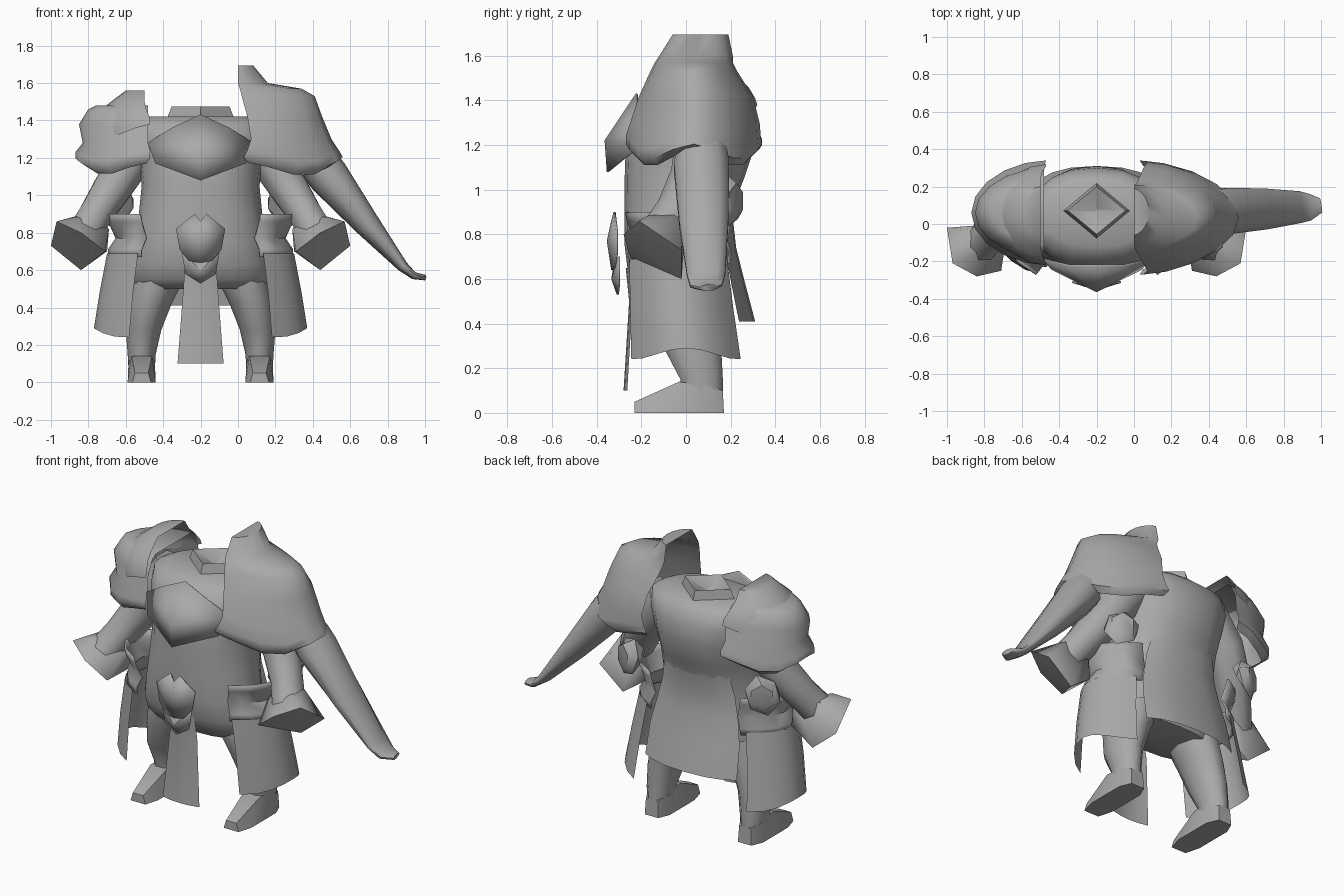
import bpy, bmesh, math
from mathutils import Vector

cube = bpy.data.objects.get("Cube")
if cube:
    bpy.data.objects.remove(cube, do_unlink=True)

grey = bpy.data.materials.new("plain_grey")
grey.use_nodes = True
tone = (.4, .4, .4, 1)
grey.diffuse_color = tone
grey.node_tree.nodes["Principled BSDF"].inputs["Base Color"].default_value = tone

MID = -.2  # the body's own centre line
SIDES = (("left", 1), ("right", -1))


def finish(name, bm, angle=50, thick=0):
    bmesh.ops.remove_doubles(bm, verts=bm.verts, dist=.001)
    bmesh.ops.recalc_face_normals(bm, faces=bm.faces)
    mesh = bpy.data.meshes.new(name)
    bm.to_mesh(mesh)
    bm.free()
    mesh.materials.append(grey)
    obj = bpy.data.objects.new(name, mesh)
    bpy.context.collection.objects.link(obj)
    if thick:
        mod = obj.modifiers.new("thickness", "SOLIDIFY")
        mod.thickness = thick
        mod.offset = 0
    bpy.ops.object.select_all(action="DESELECT")
    obj.select_set(True)
    bpy.context.view_layer.objects.active = obj
    bpy.ops.object.shade_smooth_by_angle(angle=math.radians(angle))
    return obj


def skin(name, rings, closed=True, caps="", **kw):
    """Join rows of points with quads, and cap the first or last row."""
    bm = bmesh.new()
    rows = [[bm.verts.new(p) for p in ring] for ring in rings]
    count = len(rows[0])
    for a, b in zip(rows, rows[1:]):
        for i in range(count if closed else count - 1):
            j = (i + 1) % count
            bm.faces.new((a[i], a[j], b[j], b[i]))
    if "first" in caps:
        bm.faces.new(rows[0])
    if "last" in caps:
        bm.faces.new(rows[-1])
    return finish(name, bm, **kw)


def wrap(name, rows, start=0, end=360, n=16, s=1, power=1, **kw):
    """Level arcs. Row: height, centre x, front y, back y, x radius, wave."""
    closed = end - start == 360
    rings = []
    for z, dx, front, back, rx, wave in rows:
        ring = []
        for i in range(n if closed else n + 1):
            a = math.radians(start + (end - start) * i / n)
            c = math.copysign(abs(math.cos(a)) ** power, math.cos(a))
            ring.append((MID + s * (dx + rx * c),
                         (front + back) / 2 + (back - front) / 2 * math.sin(a),
                         z + wave * math.cos(4 * a)))
        rings.append(ring)
    return skin(name, rings, closed, **kw)


def tube(name, path, n=8, s=1, **kw):
    """Tube on a path. Row: centre x, y, z, radius along y, radius across."""
    pts = [Vector(p[:3]) for p in path]
    rings = []
    for i, p in enumerate(pts):
        t = (pts[min(i + 1, len(pts) - 1)] - pts[max(i - 1, 0)]).normalized()
        u = Vector((0, 1, 0))
        u = (u - t * u.dot(t)).normalized()
        v = t.cross(u)
        ring = []
        for k in range(n):
            a = math.tau * (k + .5) / n
            q = p + u * path[i][3] * math.cos(a) + v * path[i][4] * math.sin(a)
            ring.append((MID + s * q.x, q.y, q.z))
        rings.append(ring)
    return skin(name, rings, caps="first last", **kw)


def hull(name, pts, s=1, **kw):
    bm = bmesh.new()
    for x, y, z in pts:
        bm.verts.new((MID + s * x, y, z))
    bmesh.ops.convex_hull(bm, input=bm.verts)
    return finish(name, bm, **kw)


def plate(name, centre, half, **kw):
    """Ridged plate: a fan from its centre to a mirrored outline."""
    bm = bmesh.new()
    line = half + [(-x, y, z) for x, y, z in reversed(half) if x]
    rim = [bm.verts.new((MID + x, y, z)) for x, y, z in line]
    hub = bm.verts.new((MID + centre[0], centre[1], centre[2]))
    for i, v in enumerate(rim):
        bm.faces.new((hub, v, rim[(i + 1) % len(rim)]))
    return finish(name, bm, thick=.01, **kw)


# Torso and neck opening
wrap("torso", [
    (.5, 0, -.17, .16, .34, 0), (.55, 0, -.22, .18, .37, 0),
    (.63, 0, -.26, .19, .37, 0),
    (.75, 0, -.275, .19, .35, 0), (.9, 0, -.275, .2, .33, 0),
    (1.05, 0, -.275, .26, .315, 0), (1.2, 0, -.27, .31, .33, 0),
    (1.31, 0, -.23, .3, .36, 0), (1.38, 0, -.18, .27, .36, 0),
    (1.42, 0, -.12, .22, .28, 0)], n=20, power=.8, caps="first last")
wrap("collar", [
    (1.41, 0, -.08, .22, .18, 0), (1.475, 0, -.055, .2, .155, 0),
    (1.425, 0, .06, .08, .01, 0)], n=4)

# Chest plate and belt emblem
plate("chest_plate", (0, -.36, 1.22), [
    (0, -.22, 1.43), (.15, -.22, 1.36), (.28, -.19, 1.28),
    (.24, -.24, 1.17), (0, -.35, 1.08)])
plate("emblem", (0, -.35, .77), [
    (0, -.33, .86), (.03, -.32, .9), (.13, -.31, .82),
    (.11, -.31, .71), (.06, -.32, .65), (0, -.33, .64)])
plate("emblem_chin", (0, -.33, .6), [
    (0, -.32, .66), (.07, -.31, .67), (.1, -.3, .7),
    (.08, -.3, .58), (0, -.305, .53)])

# Hanging cloth, front and back
wrap("front_cloth", [
    (.65, 0, -.27, .26, .24, 0), (.5, 0, -.255, .25, .27, 0),
    (.1, 0, -.28, .28, .36, 0)], 250, 290, 4)
wrap("back_cloth", [
    (1, 0, -.23, .235, .31, 0), (.87, 0, -.21, .21, .35, 0),
    (.74, 0, -.225, .225, .39, 0),
    (.6, 0, -.26, .26, .43, 0), (.41, 0, -.31, .31, .44, 0)],
    50, 130, 6, power=.8)

for side, s in SIDES:
    # Legs and feet
    wrap(side + "_leg", [
        (.06, .315, -.04, .17, .07, 0), (.15, .315, -.03, .17, .075, 0),
        (.28, .305, -.1, .165, .095, 0), (.42, .27, -.14, .165, .115, 0),
        (.52, .235, -.165, .165, .13, 0), (.6, .21, -.17, .165, .13, 0)],
        n=10, s=s)
    foot = []
    for x in (-1, 1):
        for y, z, w in ((.17, 0, .045), (.165, .1, .04), (.1, 0, .075),
                        (.1, .12, .07), (-.03, .14, .055), (-.14, 0, .075),
                        (-.23, 0, .05), (-.23, .05, .035)):
            foot.append((.315 + x * w, y, z))
    hull(side + "_foot", foot, s)

    # Hip guard, skirt and back pouch
    wrap(side + "_hip_guard", [
        (.9, 0, -.34, .27, .5, 0), (.86, 0, -.33, .26, .49, 0),
        (.77, 0, -.29, .24, .45, 0), (.71, 0, -.31, .26, .49, 0),
        (.67, 0, -.31, .25, .49, 0)], -50, 52, 6, s, thick=.01)
    wrap(side + "_skirt", [
        (.69, 0, -.33, .26, .5, 0), (.48, 0, -.33, .29, .54, 0),
        (.265, 0, -.33, .33, .57, .025)], -48, 48, 8, s)
    tube(side + "_pouch", [
        (.44, .17, .94, .09, .1), (.45, .19, .95, .1, .12),
        (.47, .225, .95, .07, .08)], 6, s)

    # Arms and mitts
    tube(side + "_arm", [
        (.27, .07, 1.32, .13, .13), (.38, .07, 1.18, .13, .12),
        (.47, .035, 1.04, .115, .11), (.56, -.04, .9, .1, .095),
        (.63, -.12, .78, .1, .1)], s=s)
    hull(side + "_mitt", [
        (.77, -.21, .86), (.8, -.02, .73), (.64, -.28, .8), (.64, -.02, .6),
        (.51, -.25, .7), (.5, -.02, .7), (.49, -.12, .82), (.5, -.03, .81),
        (.67, -.17, .885), (.66, -.03, .89), (.54, 0, .87)], s, angle=60)

# Large left shoulder guard with its tall crest
wrap("left_shoulder_guard", [
    (1.14, .25, -.24, .31, .46, .035), (1.17, .23, -.27, .34, .53, .035),
    (1.21, .25, -.27, .335, .49, .03), (1.28, .27, -.25, .33, .43, .02),
    (1.42, .25, -.21, .3, .4, 0), (1.53, .22, -.16, .23, .39, 0),
    (1.57, .21, -.14, .21, .33, 0), (1.6, .2, -.12, .21, .16, 0),
    (1.695, .2, -.06, .19, .08, 0)], -90, 90, 10, power=1.2, caps="last")

# Long horn-shaped left sleeve
tube("left_sleeve", [
    (.63, .07, 1.17, .12, .11), (.685, .07, 1.1, .13, .11),
    (.89, .08, .845, .115, .07), (1.08, .09, .62, .09, .03),
    (1.14, .09, .57, .075, .02), (1.2, .1, .56, .04, .015)], 10, angle=65)

# Layered right shoulder guard
wrap("right_shoulder_lower", [
    (1.14, .29, -.19, .3, .33, .03), (1.17, .27, -.22, .34, .4, .03),
    (1.21, .27, -.22, .34, .4, .02), (1.27, .28, -.19, .31, .35, .01),
    (1.38, .28, -.18, .3, .37, 0), (1.46, .28, -.14, .26, .32, 0),
    (1.48, .28, -.11, .24, .28, 0)],
    -90, 90, 10, -1, power=1.1, caps="last")
wrap("right_shoulder_upper", [
    (1.35, .27, -.22, .32, .29, .03), (1.39, .27, -.21, .31, .31, .02),
    (1.46, .29, -.17, .28, .24, 0), (1.5, .3, -.12, .24, .18, 0),
    (1.56, .3, -.06, .2, .1, 0)], -90, 90, 10, -1, power=1.1, caps="last")
